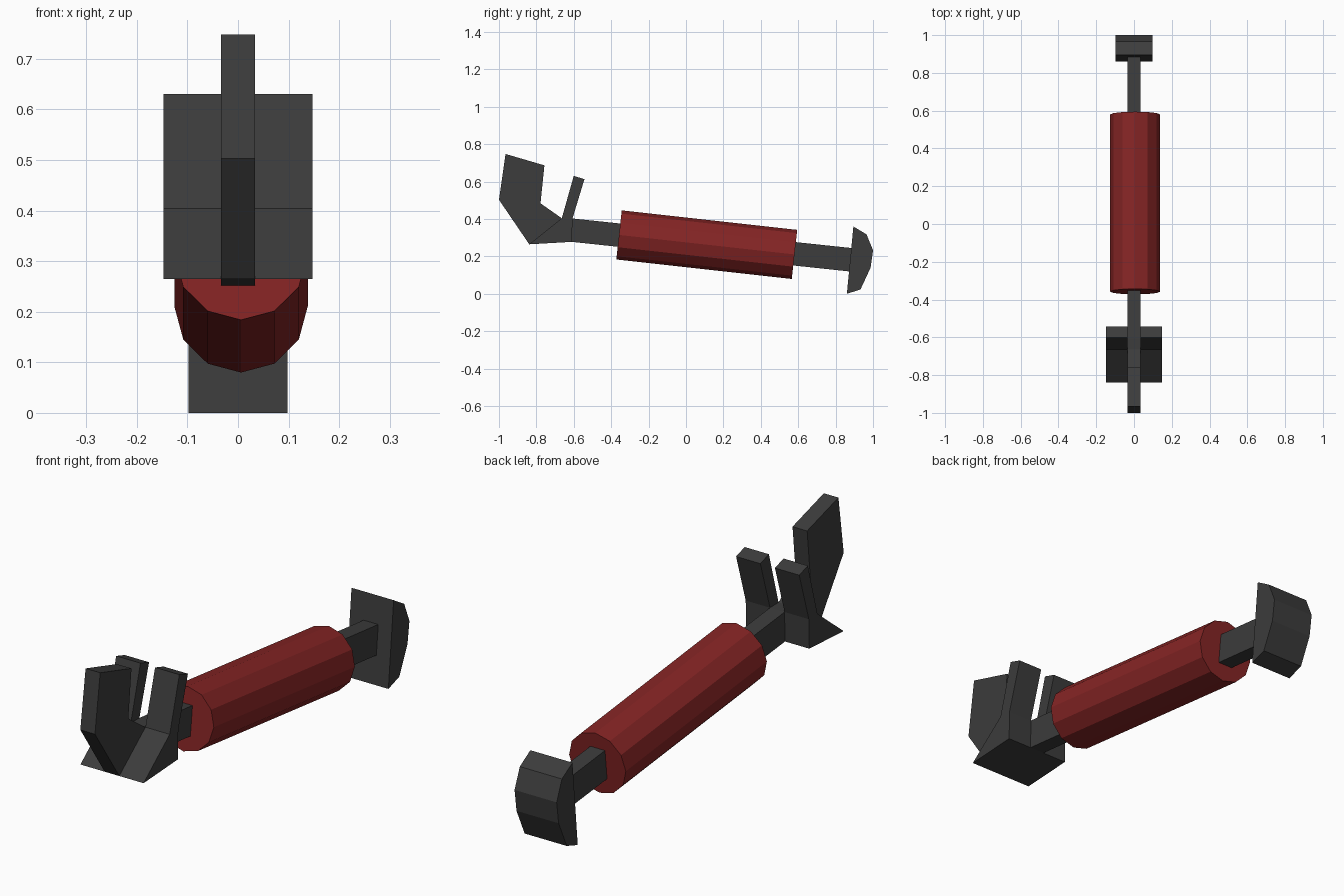
import bpy, bmesh, math
from mathutils import Vector

cube = bpy.data.objects.get("Cube")
if cube:
    bpy.data.objects.remove(cube, do_unlink=True)


def material(name, colour):
    m = bpy.data.materials.new(name)
    m.use_nodes = True
    m.diffuse_color = (*colour, 1)
    bsdf = m.node_tree.nodes["Principled BSDF"]
    bsdf.inputs["Base Color"].default_value = (*colour, 1)
    bsdf.inputs["Roughness"].default_value = 0.8
    return m


metal = material("dark grey metal", (0.045, 0.045, 0.045))
grip = material("dark red grip", (0.235, 0.018, 0.018))


def extrude_profile(name, profile, x0, x1, mat):
    """Extrude a (y, z) side outline from x0 to x1."""
    bm = bmesh.new()
    face = bm.faces.new([bm.verts.new((x0, y, z)) for y, z in profile])
    ext = bmesh.ops.extrude_face_region(bm, geom=[face])
    verts = [v for v in ext["geom"] if isinstance(v, bmesh.types.BMVert)]
    bmesh.ops.translate(bm, verts=verts, vec=(x1 - x0, 0, 0))
    bmesh.ops.recalc_face_normals(bm, faces=bm.faces)
    mesh = bpy.data.meshes.new(name)
    bm.to_mesh(mesh)
    bm.free()
    mesh.materials.append(mat)
    obj = bpy.data.objects.new(name, mesh)
    bpy.context.collection.objects.link(obj)
    return obj


ROD = 0.034     # half width of rod and hook
WIDE = 0.147    # half width of the claw

# Square rod running through the grip
extrude_profile("rod", [(-0.607, 0.403), (0.885, 0.245), (0.872, 0.12), (-0.61, 0.278)],
                -ROD, ROD, metal)

# Twelve-sided grip, tilted along the rod
front, back = Vector((0.006, -0.358, 0.315)), Vector((0.006, 0.58, 0.211))
axis = back - front
bpy.ops.mesh.primitive_cylinder_add(
    vertices=12, radius=0.132, depth=axis.length, location=(front + back) / 2,
    rotation=(-math.pi / 2 + math.atan2(axis.z, axis.y), 0, 0))
handle = bpy.context.object
handle.name = "grip"
handle.data.materials.append(grip)

# Butt plate at the back
extrude_profile("butt_plate",
                [(0.86, 0.0), (0.933, 0.024), (0.987, 0.14), (1.0, 0.233),
                 (0.965, 0.318), (0.895, 0.36)], -0.098, 0.098, metal)

# Wedge base of the claw
extrude_profile("claw_base", [(-0.838, 0.265), (-0.664, 0.404), (-0.607, 0.403), (-0.61, 0.278)],
                -WIDE, WIDE, metal)

# Centre hook
extrude_profile("centre_hook",
                [(-0.838, 0.265), (-1.0, 0.503), (-0.965, 0.748), (-0.757, 0.687),
                 (-0.778, 0.484), (-0.664, 0.404)], -ROD, ROD, metal)

# Pair of rear prongs
for name, side in (("left_prong", 1), ("right_prong", -1)):
    extrude_profile(name, [(-0.664, 0.404), (-0.6, 0.631), (-0.543, 0.613), (-0.607, 0.403)],
                    side * ROD, side * WIDE, metal)
